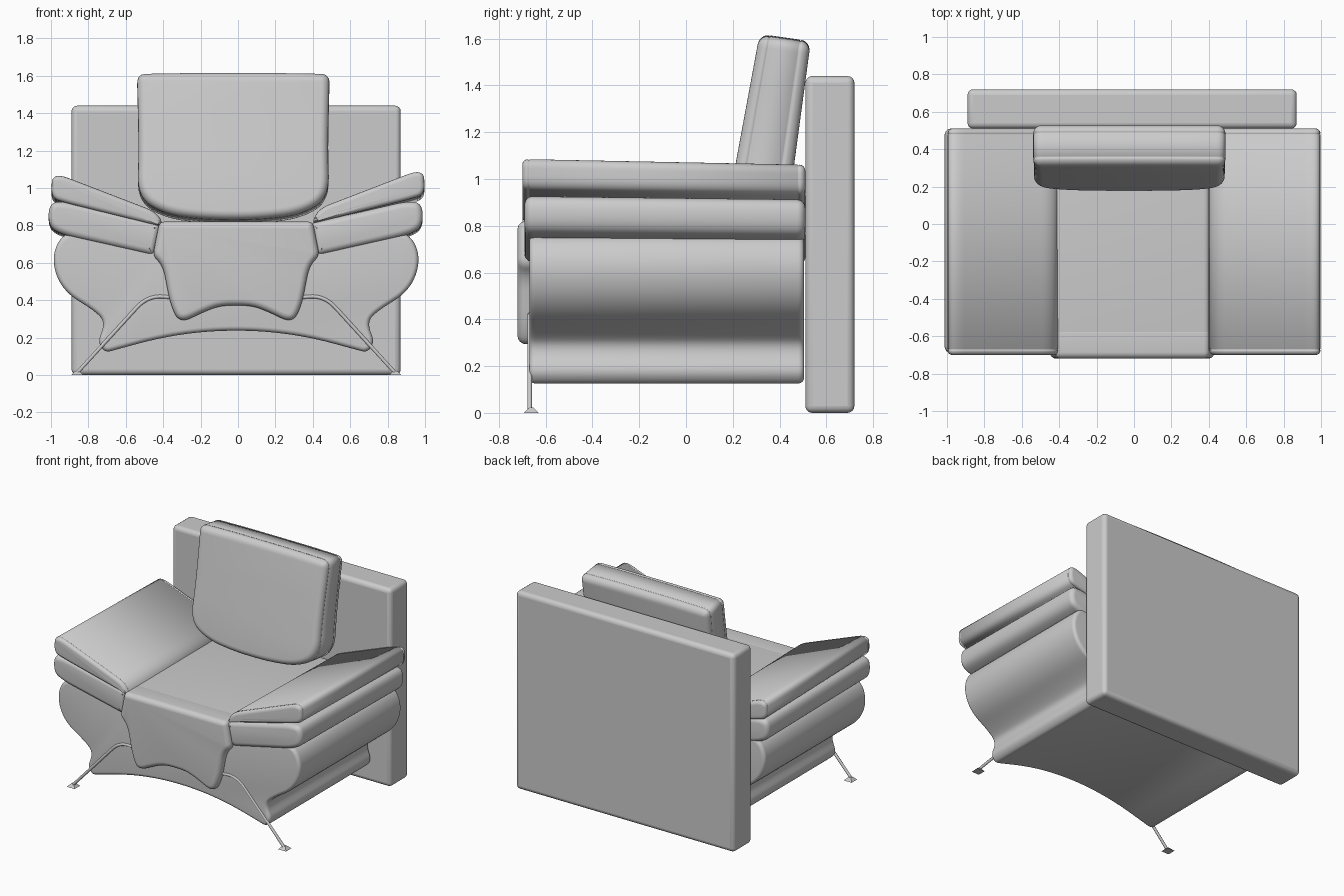
import bpy, bmesh, math
from mathutils import Vector

if "Cube" in bpy.data.objects:
    bpy.data.objects.remove(bpy.data.objects["Cube"])


def rounded(points, steps=7):
    """Closed outline with every corner (x, z, tangent length) rounded."""
    out = []
    n = len(points)
    for i, (x, z, r) in enumerate(points):
        p = Vector((x, z))
        ends = []
        for q in (points[i - 1], points[(i + 1) % n]):
            d = Vector(q[:2]) - p
            ends.append(p + d.normalized() * min(r, d.length / 2))
        for k in range(steps + 1):
            t = k / steps
            c = ends[0] * (1 - t) ** 2 + p * 2 * t * (1 - t) + ends[1] * t * t
            if not out or (c - out[-1]).length > 1e-4:
                out.append(c)
    if (out[0] - out[-1]).length < 1e-4:
        out.pop()
    return out


def mirrored(half):
    """Add the left half to a right-half outline."""
    return half + [(-x, z, r) for x, z, r in reversed(half) if x > 0]


def padded(name, points, y0, y1, r, seam=False, warp=None):
    """Upholstered block: outline swept along y with rounded end rims."""
    line = rounded(points)
    n = len(line)
    area = sum(line[i - 1].x * line[i].y - line[i].x * line[i - 1].y for i in range(n))
    s = 1 if area > 0 else -1
    normals = []
    for i in range(n):
        t = (line[(i + 1) % n] - line[i - 1]).normalized()
        normals.append(Vector((-t.y, t.x)) * s)
    arc = [(r * (1 - math.cos(a)), r * (1 - math.sin(a)))
           for a in (math.pi / 12 * k for k in range(7))]
    front = [(y0 + dy, inset) for dy, inset in arc]
    if seam:
        front += [(y0 + r + 0.004, 0.005), (y0 + r + 0.008, 0)]
    back = [(y0 + y1 - y, inset) for y, inset in reversed(front)]
    bm = bmesh.new()
    rings = []
    for y, inset in front + back:
        ring = []
        for p, m in zip(line, normals):
            c = p + m * inset
            co = Vector((c.x, y, c.y))
            ring.append(bm.verts.new(warp(co) if warp else co))
        rings.append(ring)
    for a, b in zip(rings, rings[1:]):
        for i in range(n):
            bm.faces.new((a[i - 1], a[i], b[i], b[i - 1]))
    bm.faces.new(rings[0])
    bm.faces.new(rings[-1])
    bmesh.ops.recalc_face_normals(bm, faces=bm.faces)
    for f in bm.faces:
        f.smooth = True
    me = bpy.data.meshes.new(name)
    bm.to_mesh(me)
    bm.free()
    ob = bpy.data.objects.new(name, me)
    bpy.context.collection.objects.link(ob)
    return ob


# Flat back panel standing on the floor
bpy.ops.mesh.primitive_cube_add(size=1, location=(-0.01, 0.615, 0.72))
panel = bpy.context.object
panel.name = "back_panel"
panel.scale = (1.76, 0.21, 1.44)
bpy.ops.object.transform_apply(location=False, rotation=False, scale=True)
bev = panel.modifiers.new("round", 'BEVEL')
bev.width = 0.03
bev.segments = 4
bpy.ops.object.shade_smooth_by_angle(angle=math.radians(40))

# Flared base with an arched underside
base = padded("base", mirrored([
    (0, 0.245, 1), (0.35, 0.215, 1), (0.70, 0.12, 0.03), (0.74, 0.175, 0.04),
    (0.70, 0.28, 1), (0.75, 0.34, 1), (0.93, 0.45, 1), (0.99, 0.62, 1),
    (0.93, 0.76, 1), (0.80, 0.76, 1), (0.42, 0.66, 0.05)]), -0.67, 0.505, 0.025)
base.location.x = -0.01

# Seat and the shaped apron hanging from its front
seat = padded("seat", mirrored([
    (0.41, 0.819, 0.03), (0.44, 0.64, 0.03)]), -0.66, 0.50, 0.03)
apron = padded("seat_apron", mirrored([
    (0.41, 0.82, 0.03), (0.445, 0.64, 0.03), (0.39, 0.58, 0.06),
    (0.35, 0.37, 0.08), (0.30, 0.275, 0.08), (0.17, 0.34, 0.09),
    (0.08, 0.372, 0.06)]), -0.72, -0.55, 0.035)
seat.location.x = apron.location.x = -0.01

# Two stacked, sloping pads on each arm
lower = [(0.40, 0.81, 0.03), (0.44, 0.64, 0.03), (0.94, 0.752, 0.09),
         (1.005, 0.80, 0.08), (1.0, 0.92, 0.08), (0.92, 0.93, 0.07)]
upper = [(0.395, 0.81, 0.03), (0.43, 0.89, 0.07), (0.95, 1.09, 0.05),
         (0.995, 1.075, 0.03), (0.998, 0.965, 0.05), (0.92, 0.94, 0.06)]
for side, s in (("left", -1), ("right", 1)):
    dx, dz = (-0.01, -0.02) if s < 0 else (-0.015, 0)
    padded(side + "_lower_arm_pad", [(s * x + dx, z, r) for x, z, r in lower],
           -0.69, 0.51, 0.035,
           warp=lambda c: c - Vector((0, 0, 0.012 * (c.y + 0.69))))
    dx = 0
    padded(side + "_upper_arm_pad", [(s * x + dx, z + dz, r) for x, z, r in upper],
           -0.70, 0.51, 0.025, seam=True,
           warp=lambda c: c - Vector((0, 0, 0.02 * (c.y + 0.69))))


# Leaning back cushion, thicker towards the bottom
def lean(c):
    t = c.y
    front = 0.212 + 0.185 * (c.z - 1.06)
    rear = 0.46 + 0.135 * (c.z - 1.07)
    return Vector((c.x, front + (rear - front) * t / 0.24, c.z - 0.13 * (t - 0.04)))


cushion = padded("back_cushion", mirrored([
    (0.25, 1.615, 0.1), (0.515, 1.61, 0.05), (0.505, 1.2, 0.2), (0.515, 0.95, 0.12),
    (0.36, 0.855, 0.15), (0.12, 0.83, 0.1)]), 0, 0.24, 0.045, seam=True, warp=lean)
cushion.location.x = -0.025

# Thin bent front legs with small flared feet
for side, s in (("left", -1), ("right", 1)):
    cu = bpy.data.curves.new(side + "_front_leg", 'CURVE')
    cu.dimensions = '3D'
    cu.bevel_depth = 0.01
    cu.bevel_resolution = 3
    cu.use_fill_caps = True
    path = rounded([(0.85, 0.012, 0), (0.47, 0.428, 0.09), (0.30, 0.41, 0)])
    sp = cu.splines.new('POLY')
    sp.points.add(len(path) - 1)
    for pt, p in zip(sp.points, path):
        pt.co = (s * p.x - 0.01, -0.668, p.y, 1)
    leg = bpy.data.objects.new(side + "_front_leg", cu)
    bpy.context.collection.objects.link(leg)
    bpy.ops.mesh.primitive_cone_add(vertices=4, radius1=0.045, radius2=0.014, depth=0.022,
                                    location=(s * 0.85 - 0.01, -0.662, 0.011),
                                    rotation=(0, 0, math.pi / 4))
    bpy.context.object.name = side + "_front_foot"
